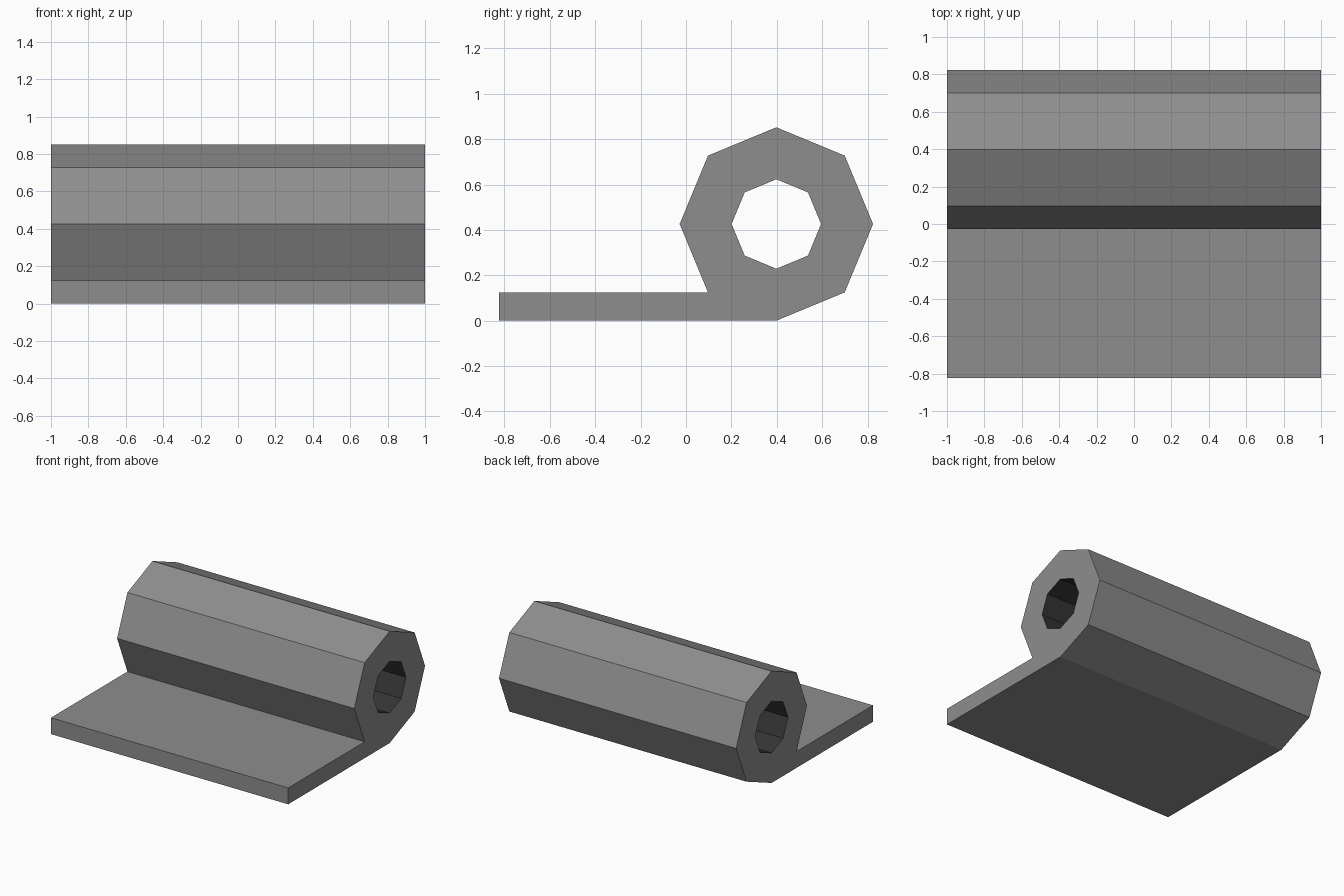
import bpy, bmesh, math

if "Cube" in bpy.data.objects:
    bpy.data.objects.remove(bpy.data.objects["Cube"])

HALF = 1.0              # half length along x
CY, R_OUT, R_IN = 0.398, 0.426, 0.197
CZ = R_OUT              # barrel rests on the ground
LEAF_FRONT = -0.824
SIDES = 8


def flat_colour(name, value):
    mat = bpy.data.materials.new(name)
    mat.diffuse_color = (value, value, value, 1)
    mat.use_nodes = True
    mat.node_tree.nodes["Principled BSDF"].inputs["Base Color"].default_value = mat.diffuse_color
    return mat


grey = flat_colour("plain grey", 0.27)
dark = flat_colour("dark bore grey", 0.035)


def octagon(radius):
    """Points in the y-z plane, starting at the bottom corner."""
    step = 2 * math.pi / SIDES
    return [(CY + radius * math.sin(i * step), CZ - radius * math.cos(i * step))
            for i in range(SIDES)]


outer, inner = octagon(R_OUT), octagon(R_IN)
leaf_top = outer[-1][1]

# Outline: octagonal barrel with the flat leaf running off its bottom corner
outline = outer + [(LEAF_FRONT, leaf_top), (LEAF_FRONT, 0.0)]

bm = bmesh.new()


def loop(points, x):
    return [bm.verts.new((x, y, z)) for y, z in points]


ends = [(loop(outline, x), loop(inner, x)) for x in (-HALF, HALF)]

# Long walls: 0 is the grey outline, 1 is the dark bore.
# The wall over the barrel's hidden corner joins the leaf, so it is skipped.
for k in (0, 1):
    a, b = ends[0][k], ends[1][k]
    n = len(a)
    for i in range(n):
        j = (i + 1) % n
        face = bm.faces.new((a[i], a[j], b[j], b[i]))
        face.material_index = k

# End caps: ring around the bore plus the leaf end
for out, inn in ends:
    for i in range(SIDES):
        j = (i + 1) % SIDES
        bm.faces.new((out[i], out[j], inn[j], inn[i]))
    bm.faces.new((out[0], out[SIDES - 1], out[SIDES], out[SIDES + 1]))

bmesh.ops.recalc_face_normals(bm, faces=bm.faces[:])
mesh = bpy.data.meshes.new("hinge_leaf_with_barrel")
bm.to_mesh(mesh)
bm.free()
mesh.materials.append(grey)
mesh.materials.append(dark)
hinge = bpy.data.objects.new("hinge_leaf_with_barrel", mesh)
bpy.context.collection.objects.link(hinge)
